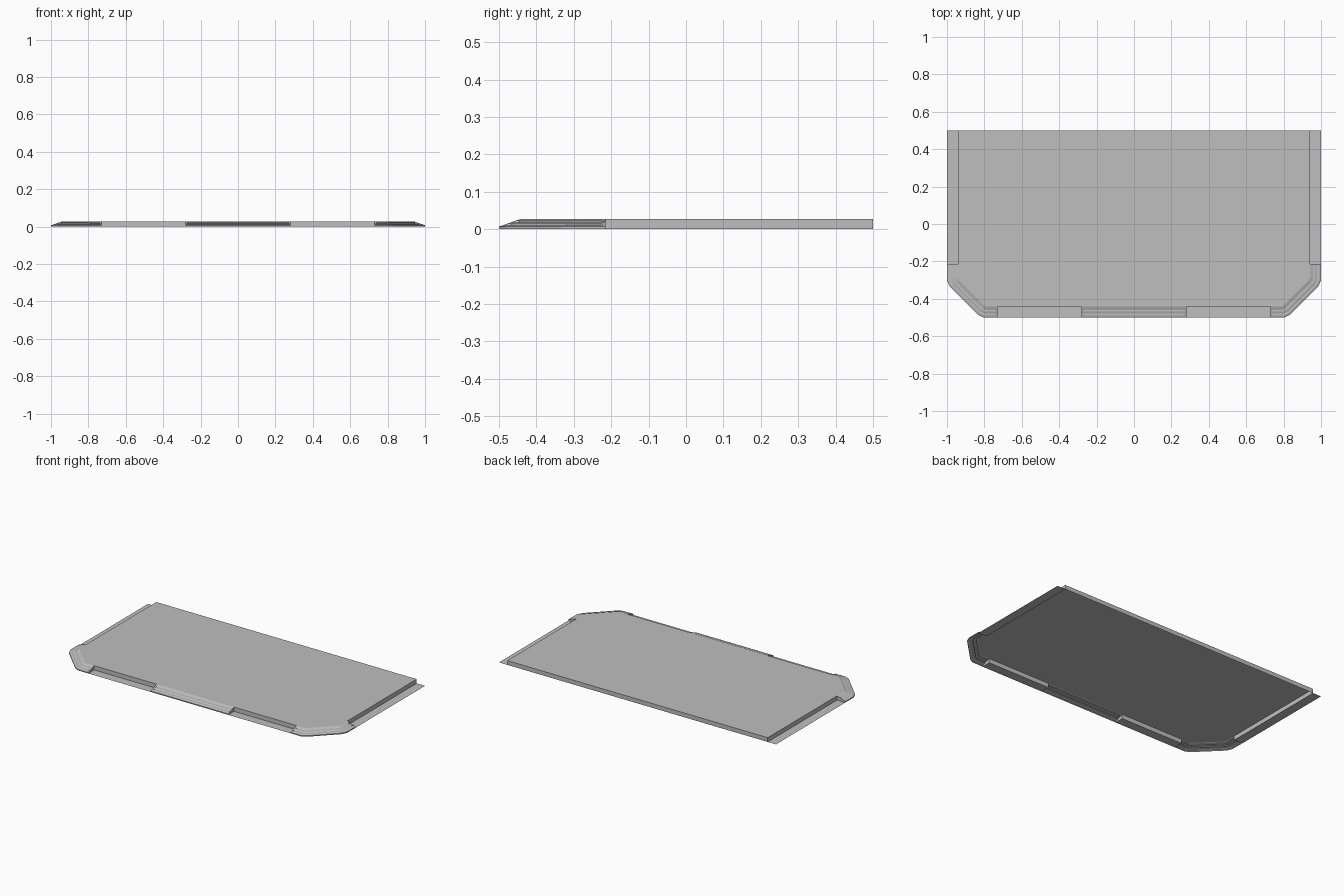
import bpy, bmesh
from mathutils import Vector

cube = bpy.data.objects.get("Cube")
if cube:
    bpy.data.objects.remove(cube, do_unlink=True)

TOP, RIM, LIP = 0.028, 0.06, 0.007      # panel height, trim width, height of the outer edge
BACK, FRONT, SIDE_END, CAP = 0.5, -0.5, -0.215, 0.01

grey = bpy.data.materials.new("plain grey")
grey.use_nodes = True
grey.diffuse_color = (0.52, 0.52, 0.52, 1)
bsdf = next(n for n in grey.node_tree.nodes if n.type == 'BSDF_PRINCIPLED')
bsdf.inputs["Base Color"].default_value = (0.52, 0.52, 0.52, 1)


def finish(name, bm):
    mesh = bpy.data.meshes.new(name)
    bm.to_mesh(mesh)
    bm.free()
    mesh.materials.append(grey)
    bpy.context.collection.objects.link(bpy.data.objects.new(name, mesh))


def sheet(name, points, facing):
    """One flat face turned towards the given direction."""
    bm = bmesh.new()
    face = bm.faces.new([bm.verts.new(p) for p in points])
    face.normal_update()
    if face.normal.dot(Vector(facing)) < 0:
        face.normal_flip()
    finish(name, bm)


def inward(path):
    """Mitred inward direction at each point of a counterclockwise path."""
    dirs = [(b - a).normalized() for a, b in zip(path, path[1:])]
    result = []
    for a, b in zip([dirs[0]] + dirs, dirs + [dirs[-1]]):
        na, nb = Vector((-a.y, a.x)), Vector((-b.y, b.x))
        result.append((na + nb) / (1 + na.dot(nb)))
    return result


def profile(depth):
    """Sloping edge with two undercut grooves, as (inset, height)."""
    def inset(z):
        return RIM * (z - LIP) / (TOP - LIP)
    points = [(0, 0), (0, LIP)]
    for low in (0.011, 0.018):
        high = low + 0.0035
        mid = inset((low + high) / 2)
        back = inset(high) + 0.012
        floor = back if depth else mid
        flat = (low + high) / 2
        points += [(inset(low), low),
                   (floor, low if depth else flat - 0.0005),
                   (floor, high if depth else flat + 0.0005),
                   (inset(high), high)]
    return points + [(RIM, TOP)]


def trim(name, path):
    """Grooved edge trim along a path, with plain end pieces."""
    normals = inward(path)
    start = path[0] + (path[1] - path[0]).normalized() * CAP
    end = path[-1] + (path[-2] - path[-1]).normalized() * CAP
    first, last = normals[0], normals[-1]
    stations = [(path[0], first, 0), (start, first, 0), (start, first, 1)]
    stations += [(p, n, 1) for p, n in zip(path[1:-1], normals[1:-1])]
    stations += [(end, last, 1), (end, last, 0), (path[-1], last, 0)]
    bm = bmesh.new()
    rows = []
    for p, n, depth in stations:
        rows.append([bm.verts.new((*(p + n * d), z)) for d, z in profile(depth)])
    for a, b in zip(rows, rows[1:]):
        for i in range(len(a) - 1):
            bm.faces.new((a[i], b[i], b[i + 1], a[i + 1]))
    # End caps
    for row, p, n, flip in ((rows[0], path[0], first, True), (rows[-1], path[-1], last, False)):
        foot = bm.verts.new((*(p + n * RIM), 0))
        loop = [foot] + row
        bm.faces.new(loop[::-1] if flip else loop)
    bmesh.ops.remove_doubles(bm, verts=bm.verts[:], dist=1e-5)
    finish(name, bm)


# Outer outline of the left front corner, and its mirror
left_corner = [Vector(p) for p in ((0.73, FRONT), (0.805, FRONT), (0.835, -0.485),
                                   (0.985, -0.335), (1, -0.30), (1, SIDE_END))]
right_corner = [Vector((-p.x, p.y)) for p in reversed(left_corner)]

# Grooved trims
trim("left_corner_trim", left_corner)
trim("right_corner_trim", right_corner)
trim("middle_trim", [Vector((-0.28, FRONT)), Vector((0.28, FRONT))])

# Top panel follows the inner edge of the trims
outline = []
for corner in (right_corner, left_corner):
    outline += [(*(p + n * RIM), TOP) for p, n in zip(corner, inward(corner))]
inner = 1 - RIM
outline += [(inner, BACK, TOP), (-inner, BACK, TOP)]
sheet("top_panel", outline, (0, 0, 1))

# Back wall
sheet("back_wall", [(-inner, BACK, 0), (inner, BACK, 0),
                    (inner, BACK, TOP), (-inner, BACK, TOP)], (0, 1, 0))

# Side walls, side flanges and front recesses
for side, s in (("left", 1), ("right", -1)):
    sheet(side + "_wall", [(s * inner, SIDE_END, 0), (s * inner, BACK, 0),
                           (s * inner, BACK, TOP), (s * inner, SIDE_END, TOP)], (s, 0, 0))
    sheet(side + "_flange", [(s * inner, SIDE_END, 0), (s, SIDE_END, 0),
                             (s, BACK, 0), (s * inner, BACK, 0)], (0, 0, 1))
    a, b, y = s * 0.28, s * 0.73, FRONT + RIM
    sheet(side + "_recess_wall", [(a, y, 0), (b, y, 0), (b, y, TOP), (a, y, TOP)], (0, -1, 0))
    sheet(side + "_recess_floor", [(a, FRONT, 0), (b, FRONT, 0), (b, y, 0), (a, y, 0)], (0, 0, 1))
